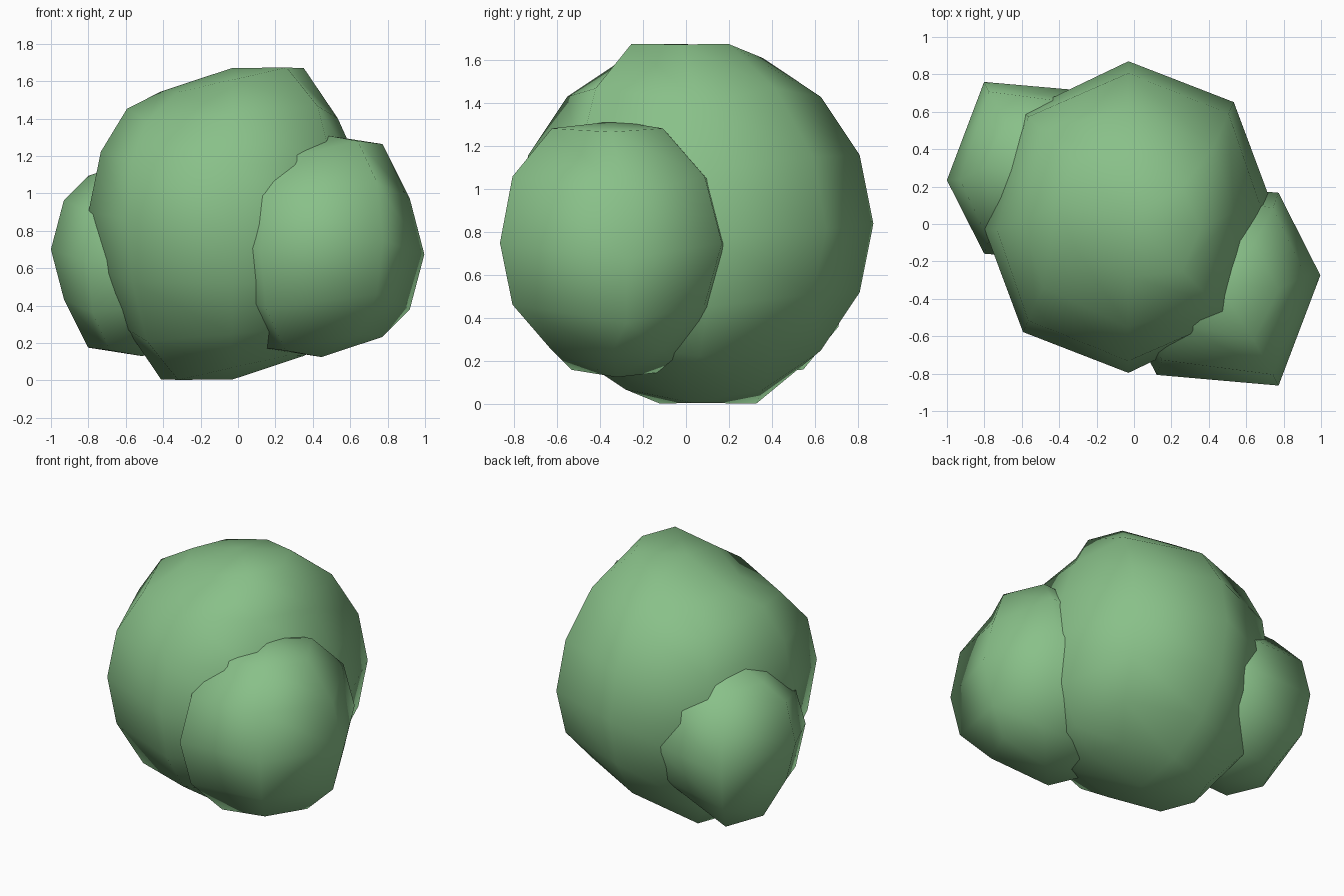
import bpy, bmesh
from math import sin, pi
from mathutils import Matrix

if "Cube" in bpy.data.objects:
    bpy.data.objects.remove(bpy.data.objects["Cube"])

leaf = bpy.data.materials.new("leaf_green")
leaf.diffuse_color = (0.25, 0.53, 0.25, 1)
leaf.use_nodes = True
leaf.node_tree.nodes["Principled BSDF"].inputs["Base Color"].default_value = leaf.diffuse_color


def clump(name, center, radius, sides, rings):
    # Low-poly sphere with a corner on +x, rippled by a sine wave along x
    bm = bmesh.new()
    bmesh.ops.create_uvsphere(bm, u_segments=sides, v_segments=rings, radius=1,
                              matrix=Matrix.Rotation(-pi / 2, 4, 'Z'))
    for v in bm.verts:
        d = 0.08 * sin(5 * v.co.x)
        v.co.x += d
        v.co.y -= d
        v.co.z += d
        v.co *= radius
    for f in bm.faces:
        f.smooth = True
    mesh = bpy.data.meshes.new(name)
    bm.to_mesh(mesh)
    bm.free()
    mesh.materials.append(leaf)
    obj = bpy.data.objects.new(name, mesh)
    obj.location = center
    bpy.context.collection.objects.link(obj)
    return obj


# Large central foliage and two smaller side clumps
clump("main_foliage", (-0.03, 0.037, 0.838), 0.833, 8, 8)
clump("right_foliage", (0.447, -0.32, 0.72), 0.595, 6, 6)
clump("left_foliage", (-0.511, 0.275, 0.66), 0.53, 6, 6)
